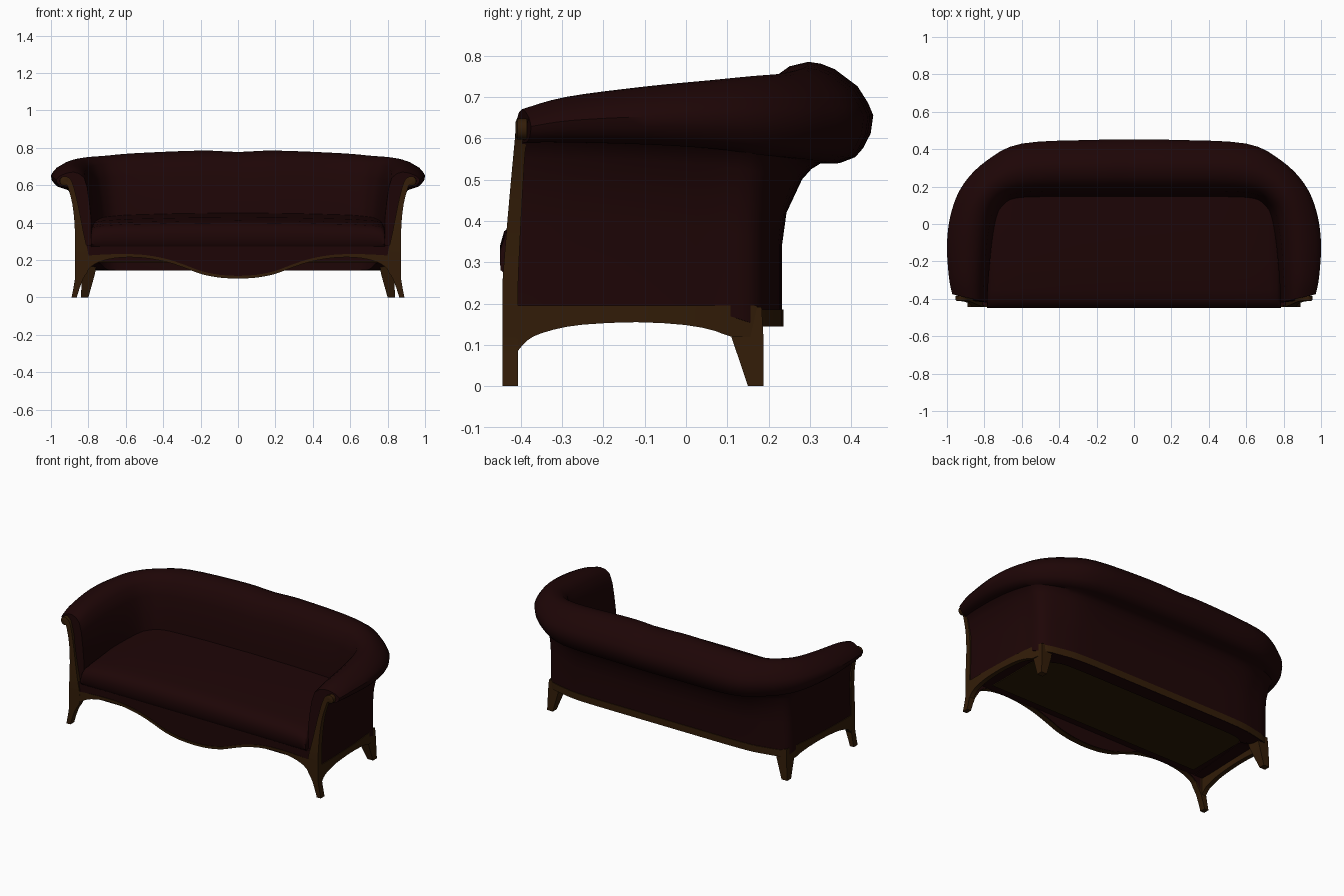
import bpy, bmesh, math
from mathutils import Vector

if "Cube" in bpy.data.objects:
    bpy.data.objects.remove(bpy.data.objects["Cube"])


def material(name, rgb):
    m = bpy.data.materials.new(name)
    m.diffuse_color = (*rgb, 1)
    m.use_nodes = True
    m.node_tree.nodes["Principled BSDF"].inputs["Base Color"].default_value = m.diffuse_color
    return m


RED = material("dark red upholstery", (0.0125, 0.0016, 0.0018))
WOOD = material("brown wood", (0.032, 0.0118, 0.0024))
LINING = material("underside lining", (0.024, 0.0115, 0.0016))


def finish(name, bm, mat, mirror=False, angle=40):
    bmesh.ops.recalc_face_normals(bm, faces=bm.faces)
    me = bpy.data.meshes.new(name)
    bm.to_mesh(me)
    bm.free()
    me.materials.append(mat)
    ob = bpy.data.objects.new(name, me)
    bpy.context.collection.objects.link(ob)
    bpy.ops.object.select_all(action='DESELECT')
    ob.select_set(True)
    bpy.context.view_layer.objects.active = ob
    bpy.ops.object.shade_smooth_by_angle(angle=math.radians(angle))
    if mirror:
        ob.modifiers.new("mirror", 'MIRROR').use_clip = True
    return ob


def loft(name, rings, mat, mirror=False, angle=40):
    """Skin closed rings of equal length and cap both ends."""
    bm = bmesh.new()
    vs = [[bm.verts.new(p) for p in r] for r in rings]
    n = len(vs[0])
    for a, b in zip(vs, vs[1:]):
        for i in range(n):
            j = (i + 1) % n
            bm.faces.new((a[i], a[j], b[j], b[i]))
    bm.faces.new(vs[0])
    bm.faces.new(vs[-1])
    return finish(name, bm, mat, mirror, angle)


def smooth_path(keys, steps):
    """Catmull-Rom interpolation of number tuples."""
    out = []
    for i in range(len(keys) - 1):
        p0, p1 = keys[max(i - 1, 0)], keys[i]
        p2, p3 = keys[i + 1], keys[min(i + 2, len(keys) - 1)]
        for s in range(steps):
            t = s / steps
            out.append(tuple(
                0.5 * (2 * b + (c - a) * t + (2 * a - 5 * b + 4 * c - d) * t * t
                       + (3 * b - a - 3 * c + d) * t ** 3)
                for a, b, c, d in zip(p0, p1, p2, p3)))
    return out + [tuple(keys[-1])]


def both_sides(keys, flips):
    """Append the mirrored stations, negating the listed x columns."""
    back = [tuple(-v if i in flips else v for i, v in enumerate(k)) for k in keys[-2::-1]]
    return keys + back


# Wraparound back and arms: inner xy, wall xy, roll xy, top z, roll underside z, bottom z
stations = both_sides([
    (.785, -.42, .865, -.412, .972, -.375, .67, .59, .19),
    (.778, -.3, .866, -.3, .99, -.28, .70, .59, .19),
    (.76, -.1, .86, -.1, 1.0, -.1, .725, .585, .19),
    (.735, .04, .846, .06, .975, .07, .74, .575, .18),
    (.70, .10, .826, .17, .912, .213, .75, .56, .15),
    (.64, .135, .70, .212, .79, .337, .757, .55, .145),
    (.50, .143, .55, .23, .60, .43, .771, .54, .145),
    (.20, .143, .20, .232, .20, .45, .785, .54, .145),
    (0, .143, 0, .232, 0, .453, .778, .54, .145)], {0, 2, 4})
path = smooth_path(stations, 4)
INNER = [(0, 0), (.05, .35), (.11, .66), (.2, .88), (.35, .97)]
ROLL = [(.5, 1), (.6, .98), (.7, .93), (.88, .76), (.96, .6), (1, .48), (.98, .3), (.92, .15), (.86, .06), (.74, 0)]
OUTER = [(.43, 0), (.32, .015), (.22, .04), (.05, .12), (0, .2)]
rings = []
for ix, iy, wx, wy, ox, oy, top, bot, base in path:
    I, W, O = Vector((ix, iy)), Vector((wx, wy)), Vector((ox, oy))
    ring = [(*I, base)]
    ring += [(*I.lerp(O, u), .42 + f * (top - .42)) for u, f in INNER]
    ring += [(*I.lerp(O, u), bot + f * (top - bot)) for u, f in ROLL]
    ring += [(*W.lerp(O, v), bot - d) for v, d in OUTER]
    ring.append((*W, base))
    rings.append(ring)
loft("back_and_arms", rings, RED)

# Wooden rail along the bottom of the back
rail = []
for p in path[16:-16]:
    c = Vector((p[2], p[3]))
    q = c * .98
    c = c + Vector((0, .004))
    rail.append([(*c, .144), (*c, .186), (*q, .186), (*q, .150)])
loft("back_rail", rail, WOOD)

# Seat cushion, crowned and rounded at the ends
CUSHION = [(.155, .27), (-.435, .27), (-.449, .29), (-.45, .34), (-.44, .375),
           (-.41, .398), (-.35, .41), (-.2, .428), (0, .442), (.155, .452)]
ends = both_sides([(.787, .55), (.782, .72), (.765, .83), (.72, .89), (.6, .94), (.3, .985), (0, 1)], {0})
loft("seat_cushion", [[(x, y, .27 + (z - .27) * k) for y, z in CUSHION] for x, k in ends], RED)


def box(name, x0, x1, y0, y1, z0, z1, mat):
    loft(name, [[(x, y0, z0), (x, y1, z0), (x, y1, z1), (x, y0, z1)] for x in (x0, x1)], mat)


# Seat base and lining underneath
box("seat_base", -.78, .78, -.41, .15, .192, .285, RED)
box("underside_lining", -.74, .74, -.36, .13, .187, .195, LINING)

# Front apron with serpentine lower edge: x, lower z, trim height
edge = smooth_path([(.83, .11, .11), (.785, .165, .06), (.72, .197, .032), (.62, .214, .018),
                    (.5, .211, .016), (.38, .189, .016), (.28, .156, .016),
                    (.2, .126, .016), (.1, .106, .015), (0, .10, .015)], 3)
loft("front_apron", [[(x, -.436, z + .004), (x, -.405, z + .002), (x, -.405, .28), (x, -.436, .28)]
                     for x, z, h in edge], RED, True)
loft("apron_trim", [[(x, -.443, z), (x, -.41, z), (x, -.41, z + h * .6), (x, -.443, z + h)]
                    for x, z, h in edge], WOOD, True)

# Front post and leg in one sweep: inner x z, outer x z
post = smooth_path([(.922, .648, .93, .612), (.895, .632, .915, .603), (.875, .58, .902, .565),
                    (.856, .5, .886, .5), (.84, .42, .876, .42), (.82, .32, .871, .32),
                    (.80, .23, .871, .22), (.797, .155, .871, .15), (.828, .10, .872, .10),
                    (.85, .04, .882, .04), (.862, 0, .89, 0)], 3)


def front_y(z):
    return -.444 + .032 * max(0, (z - .25) / .37) ** 1.1


def depth(z):
    return .038 - .01 * min(1, max(0, (z - .25) / .3))


loft("front_post_and_leg",
     [[(a, front_y(b), b), (c, front_y(d), d), (c, front_y(d) + depth(d), d), (a, front_y(b) + depth(b), b)]
      for a, b, c, d in post], WOOD, True)

# Scroll at the head of the post
loft("arm_scroll", [[(.928 + r * math.cos(a), y, .622 + r * math.sin(a))
                     for a in (math.tau * k / 16 for k in range(16))]
                    for y, r in ((-.412, .018), (-.408, .025), (-.385, .026))], WOOD, True)

# Arched side rail following the wall: y, lower z, outer x
arch = smooth_path([(-.41, .08, .871), (-.395, .10, .871), (-.37, .12, .871), (-.32, .137, .871),
                    (-.25, .149, .869), (-.12, .155, .865), (0, .148, .858), (.07, .134, .849),
                    (.11, .12, .843), (.172, .12, .831)], 2)
loft("side_rail", [[(x - .028, y, z), (x, y, z), (x, y, .195), (x - .028, y, .195)]
                   for y, z, x in arch], WOOD, True)

# Tapered back leg at the corner
loft("back_leg", [[(x0, y0, z), (x1, y0, z), (x1, y1, z), (x0, y1, z)]
                  for x0, x1, y0, y1, z in ((.80, .84, .15, .188, 0),
                                            (.765, .834, .108, .187, .125),
                                            (.755, .831, .09, .183, .192))], WOOD, True)
